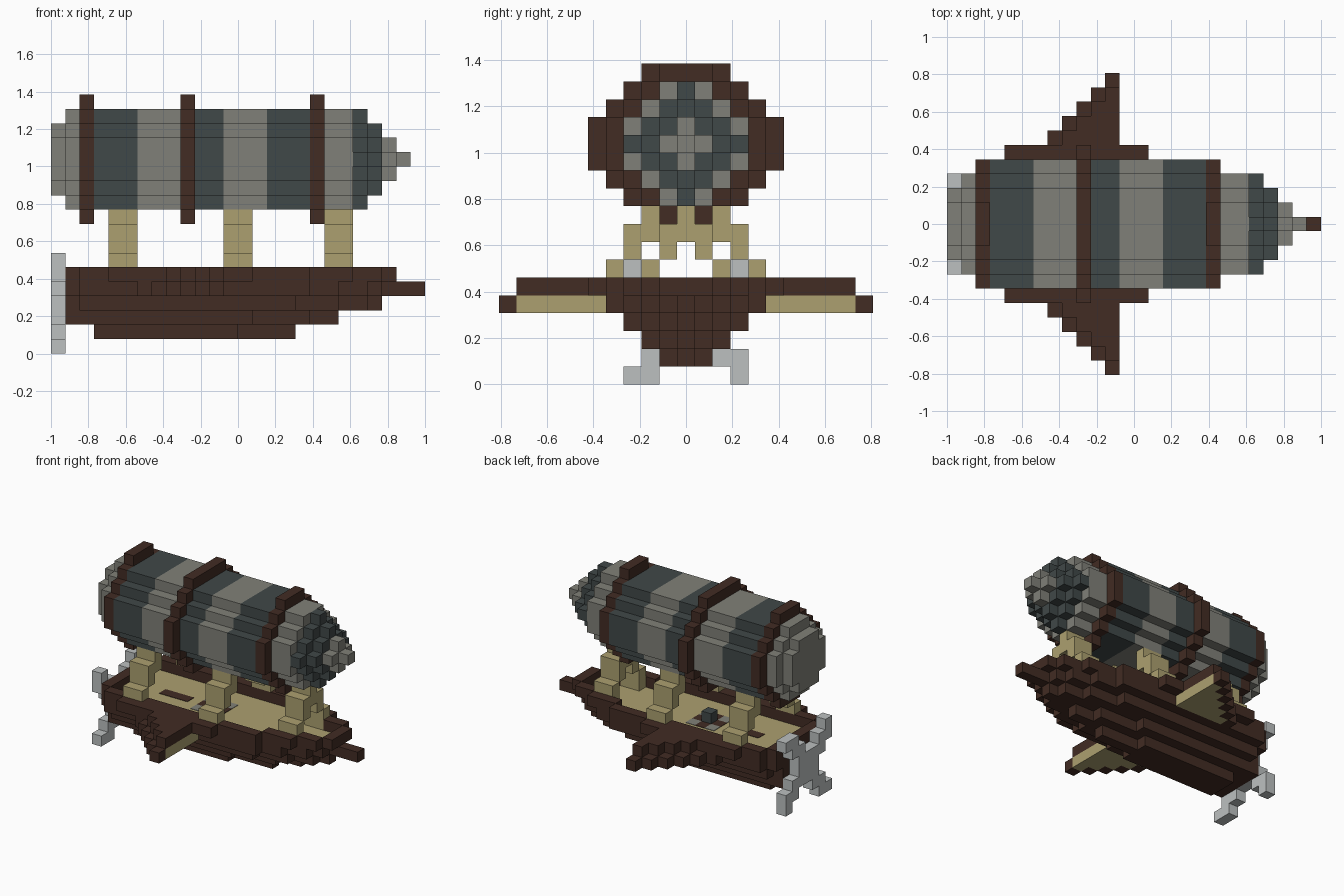
import bpy, bmesh
from mathutils import Vector

if "Cube" in bpy.data.objects:
    bpy.data.objects.remove(bpy.data.objects["Cube"], do_unlink=True)

V = 2 / 26  # block size
COLOURS = {
    "dark_wood": (0.054, 0.025, 0.017),
    "pale_wood": (0.413, 0.352, 0.162),
    "light_cloth": (0.216, 0.216, 0.188),
    "dark_cloth": (0.051, 0.065, 0.065),
    "silver": (0.503, 0.527, 0.527),
}
mats = {}
for name, rgb in COLOURS.items():
    m = bpy.data.materials.new(name)
    m.use_nodes = True
    m.diffuse_color = (*rgb, 1)
    m.node_tree.nodes["Principled BSDF"].inputs["Base Color"].default_value = (*rgb, 1)
    mats[name] = m
SLOT = {name: n for n, name in enumerate(COLOURS)}

blocks = {}  # (i, j, k) -> (part, colour)


def put(part, colour, xs, ys, zs):
    for i in xs:
        for j in ys:
            for k in zs:
                blocks[i, j, k] = (part, colour)


def span(a, b):
    return range(a, b + 1)


def width(w):
    return range(-w, w + 1)


def disc(part, colour, xs, widths):
    """Round slice: half-widths listed from the middle row outwards."""
    for dz, w in enumerate(widths):
        put(part, colour, xs, width(w), {13 + dz, 13 - dz})


def layer(k, segments):
    for a, b, w in segments:
        put("hull", "dark_wood", span(a, b), width(w), [k])


# striped balloon
FULL, SMALL = [4, 4, 3, 2], [3, 3, 2, 1]
disc("balloon", "light_cloth", [0], [2, 2, 1])
disc("balloon", "light_cloth", [1], SMALL)
for a, b, colour in [(3, 5, "dark"), (6, 8, "light"), (10, 11, "dark"),
                     (12, 14, "light"), (15, 17, "dark")]:
    disc("balloon", colour + "_cloth", span(a, b), FULL)
disc("balloon", "light_cloth", span(19, 20), SMALL)

# stepped pointed nose
for n in range(4):
    colour = "dark_cloth" if n < 2 else "light_cloth"
    disc("balloon_nose", colour, [21 + n], list(range(3 - n, -1, -1)))

# wooden hoops
for i in (2, 18):
    disc("end_hoops", "dark_wood", [i], FULL + [1])
disc("middle_hoop", "dark_wood", [9], [5, 5, 4, 3, 2])

# stepped struts, wide pairs and a narrow front pair
for i, out in [(4, 4), (12, 4), (19, 2)]:
    for s in (-1, 1):
        xs = span(i, i + 1)
        put("struts", "pale_wood", xs, [s * out], [5, 6])
        put("struts", "pale_wood", xs, [s * (out - 1)], [7, 8])
        put("struts", "pale_wood", xs, [s * (out - 2)], [8, 9])

# hull layers from the keel up
layer(1, [(3, 12, 1), (13, 16, 0)])
layer(2, [(1, 13, 2), (14, 17, 1), (18, 19, 0)])
layer(3, [(1, 1, 2), (2, 16, 3), (17, 19, 2), (20, 21, 1), (22, 22, 0)])
layer(4, [(1, 1, 3), (2, 17, 4), (18, 19, 3), (20, 21, 2), (22, 22, 1)])
put("bowsprit", "dark_wood", span(23, 25), [0], [4])

# rim around the sunken deck
outline = {(i, j) for a, b, w in [(1, 1, 3), (2, 17, 4), (18, 20, 3), (21, 22, 2), (23, 23, 1)]
           for i in span(a, b) for j in width(w)}
for i, j in outline:
    if not {(i + 1, j), (i - 1, j), (i, j + 1), (i, j - 1)} <= outline:
        put("rim", "dark_wood", [i], [j], [5])

# wings: dark swept edge, pale panel below, dark slab on top
for s in (-1, 1):
    put("gunwale", "dark_wood", span(4, 13), [s * 5], [5])
    for y in span(5, 10):
        edge = y + 1
        put("wings", "pale_wood", span(edge + 1, 11), [s * y], [4])
        put("wings", "dark_wood", [edge], [s * y], [4])
        if y > 5:
            put("wings", "dark_wood", span(edge + 1, 11), [s * y], [5])

# four-bladed propeller
put("propeller", "silver", [0], [0], [3])
for a, b in [(-3, -3), (-2, -3), (-2, -2), (-1, -2), (-1, -1), (0, -1)]:
    for turn in range(4):
        put("propeller", "silver", [0], [a], [3 + b])
        a, b = -b, a

# engine block on deck
put("engine_block", "dark_cloth", [10], [0], [5])

SIDES = []
for axis in range(3):
    for sign in (-1, 1):
        n = Vector((0, 0, 0))
        n[axis] = sign
        u, v = Vector((0, 0, 0)), Vector((0, 0, 0))
        u[(axis + 1) % 3] = 0.5
        v[(axis + 2) % 3] = 0.5 * sign
        SIDES.append((n, [n / 2 - u - v, n / 2 + u - v, n / 2 + u + v, n / 2 - u + v]))


def finish(name, bm):
    bmesh.ops.remove_doubles(bm, verts=bm.verts, dist=0.0005)
    mesh = bpy.data.meshes.new(name)
    bm.to_mesh(mesh)
    bm.free()
    for m in mats.values():
        mesh.materials.append(m)
    bpy.context.collection.objects.link(bpy.data.objects.new(name, mesh))


# outer skin of every part
for part in sorted({p for p, c in blocks.values()}):
    bm = bmesh.new()
    for (i, j, k), (owner, colour) in blocks.items():
        if owner != part:
            continue
        centre = Vector((i - 12.5, j, k + 0.5))
        for n, corners in SIDES:
            if (i + int(n.x), j + int(n.y), k + int(n.z)) in blocks:
                continue
            f = bm.faces.new([bm.verts.new((centre + c) * V) for c in corners])
            deck = part == "hull" and k == 4 and n.z > 0
            f.material_index = SLOT["pale_wood" if deck else colour]
    finish(part, bm)


# thin inlays on the deck
def inlay(name, colour, cells):
    bm = bmesh.new()
    for i, j in cells:
        box = bmesh.ops.create_cube(bm, size=V)
        for v in box["verts"]:
            v.co.z *= 0.08
            v.co += Vector(((i - 12.5) * V, j * V, 5 * V))
    for f in bm.faces:
        f.material_index = SLOT[colour]
    finish(name, bm)


inlay("deck_hatch", "dark_wood", [(i, 0) for i in span(5, 7)])
inlay("engine_base", "dark_wood", [(9, 0), (11, 0), (10, 1), (10, -1)])
inlay("deck_plates", "light_cloth", [(i, j) for i in (9, 11) for j in (-1, 1)])
